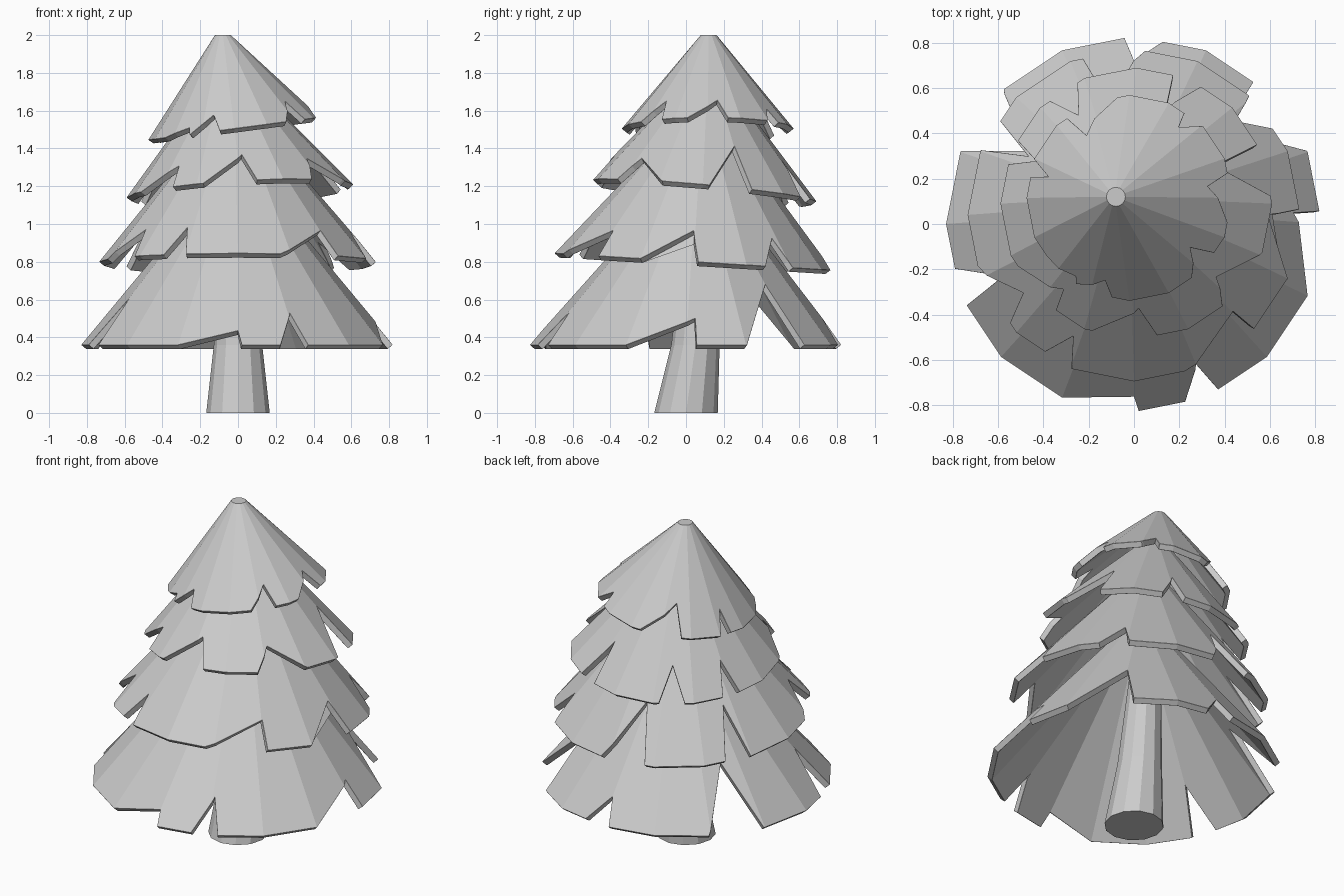
import bpy, bmesh, math
from mathutils import Vector

if "Cube" in bpy.data.objects:
    bpy.data.objects.remove(bpy.data.objects["Cube"])

SIDES = 16
STEP = 360 / SIDES


def make_object(name, bm):
    mesh = bpy.data.meshes.new(name)
    bm.to_mesh(mesh)
    bm.free()
    obj = bpy.data.objects.new(name, mesh)
    bpy.context.collection.objects.link(obj)
    return obj


def ring(center, radius, tilt, sides=SIDES):
    pts = []
    for k in range(sides):
        c, s = math.cos(2 * math.pi * k / sides), math.sin(2 * math.pi * k / sides)
        pts.append(Vector(center) + Vector((radius * c, radius * s, tilt[0] * c + tilt[1] * s)))
    return pts


def branch_tier(name, top, top_r, base, base_r, tilt, notches):
    """Faceted cone shell whose rim is cut by notches (start, tip, depth fraction, end)."""
    outline = []
    for a0, tip, f, a1 in notches:
        for shift in (-360, 0, 360):
            outline += [(a0 + shift, 1), (tip + shift, f), (a1 + shift, 1)]
    outline.sort()

    def fraction(a):
        for (p, fp), (q, fq) in zip(outline, outline[1:]):
            if p <= a <= q:
                return fp + (fq - fp) * (a - p) / max(q - p, 1e-6)
        return 1

    upper, lower = ring(top, top_r, (0, 0)), ring(base, base_r, tilt)
    bm = bmesh.new()
    tops = [bm.verts.new(p) for p in upper]
    rims = [bm.verts.new(upper[k].lerp(lower[k], fraction(k * STEP))) for k in range(SIDES)]
    for k in range(SIDES):
        n = (k + 1) % SIDES
        inner = []
        for a, f in outline:
            t = a / STEP - k
            if 0.012 < t < 0.988:
                inner.append(bm.verts.new(upper[k].lerp(upper[n], t).lerp(lower[k].lerp(lower[n], t), f)))
        bm.faces.new([tops[k], rims[k]] + inner + [rims[n], tops[n]])
    bm.faces.new(tops)
    obj = make_object(name, bm)
    solid = obj.modifiers.new("thickness", 'SOLIDIFY')
    solid.thickness, solid.offset = 0.035, -1
    bevel = obj.modifiers.new("soft_rim", 'BEVEL')
    bevel.width, bevel.segments = 0.007, 1
    bevel.limit_method, bevel.angle_limit = 'ANGLE', math.radians(60)
    return obj


# Four overlapping tiers of branches, top to bottom
branch_tier("branches_top", (-0.08, 0.12, 2.0), 0.042, (-0.02, 0.115, 1.505), 0.455, (0.06, 0), [
    (-145, -124, 0.93, -122), (-121.5, -105, 0.83, -100), (-52, -38, 0.78, -33),
    (-14, 8, 0.79, 14), (44, 54, 0.85, 57), (97, 122, 0.7, 128), (158, 165, 0.78, 168)])

branch_tier("branches_upper", (-0.05, 0.115, 1.82), 0.05, (0.01, 0.09, 1.175), 0.6, (0.035, -0.055), [
    (-152, -129, 0.82, -127), (-109, -87, 0.77, -81), (-50, -42, 0.81, -21),
    (3.4, 23, 0.64, 26), (61, 70, 0.7, 74), (116, 122, 0.75, 130), (152, 157, 0.75, 163)])

branch_tier("branches_lower", (-0.02, 0.09, 1.62), 0.05, (0, 0.04, 0.80), 0.735, (0, -0.045), [
    (-162, -144, 0.82, -139), (-123, -116, 0.82, -112), (-72, -44.6, 0.83, -43.5),
    (-22.5, -1, 0.8, 2), (32, 42, 0.82, 46), (86, 102, 0.66, 108), (145, 152, 0.7, 157)])

branch_tier("branches_bottom", (0, 0.06, 1.3), 0.05, (0, 0, 0.36), 0.83, (0, 0), [
    (-166, -157, 0.74, -154), (-112.5, -90, 0.92, -88.5), (-74, -66.5, 0.82, -63),
    (-22.5, 3.3, 0.85, 4), (23, 45, 0.66, 50), (81, 90, 0.85, 93), (134, 147, 0.66, 157)])

# Bent, tapering trunk
bm = bmesh.new()
N = 12
sections = [((0, 0, 0), 0.168), ((0, 0.05, 0.36), 0.128), ((-0.02, 0.09, 1.1), 0.08)]
rings = [[bm.verts.new(p) for p in ring(c, r, (0, 0), N)] for c, r in sections]
for low, high in zip(rings, rings[1:]):
    for k in range(N):
        n = (k + 1) % N
        bm.faces.new((low[k], low[n], high[n], high[k]))
bm.faces.new(rings[0][::-1])
bm.faces.new(rings[-1])
make_object("trunk", bm)
